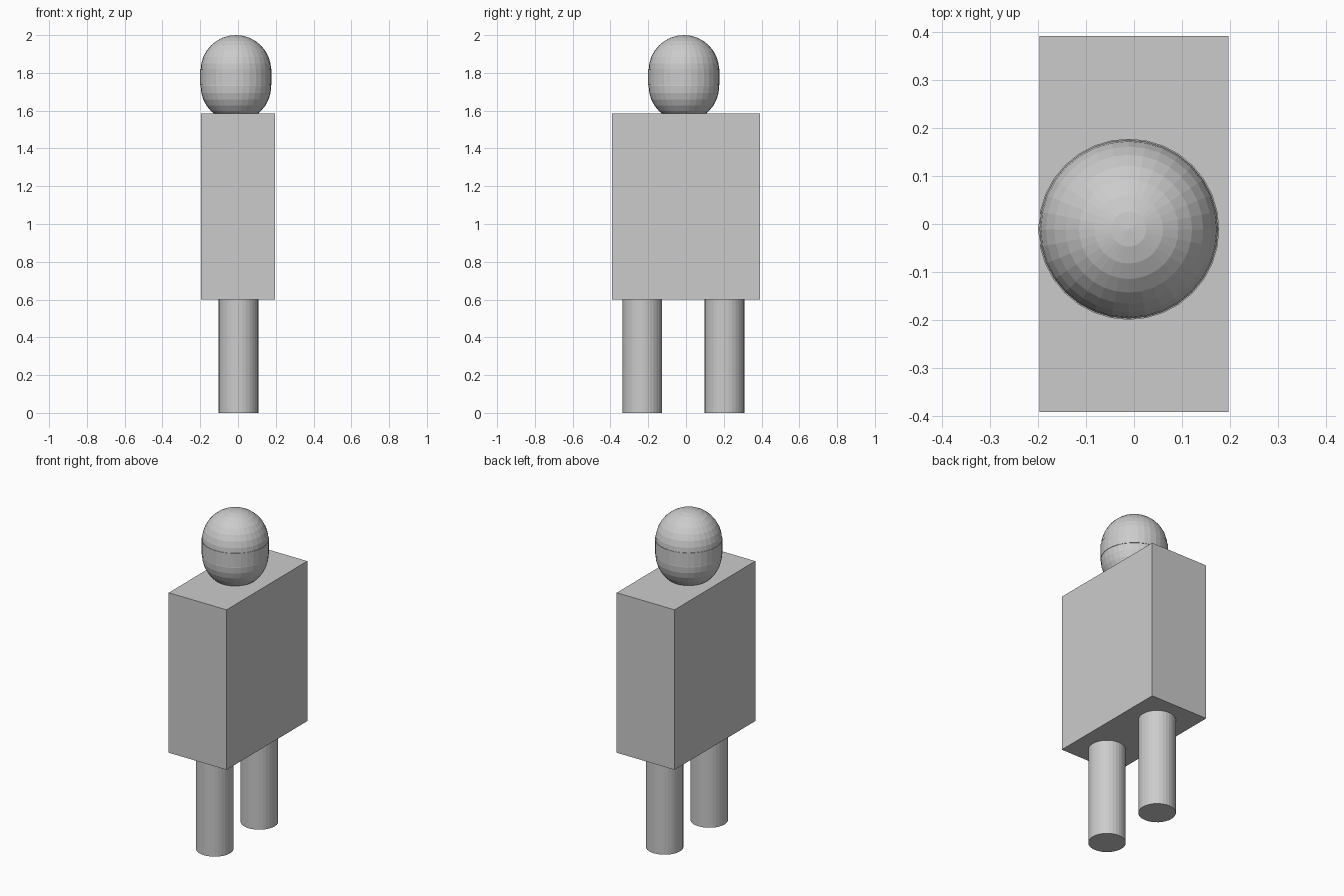
import bpy

if "Cube" in bpy.data.objects:
    bpy.data.objects.remove(bpy.data.objects["Cube"])

HEAD_XY = (-0.011, -0.011)


def cylinder(name, x, y, z0, z1, radius):
    bpy.ops.mesh.primitive_cylinder_add(vertices=32, radius=radius, depth=z1 - z0,
                                        location=(x, y, (z0 + z1) / 2))
    bpy.context.object.name = name


def sphere(name, z, radius):
    bpy.ops.mesh.primitive_uv_sphere_add(segments=32, ring_count=16, radius=radius,
                                         location=(*HEAD_XY, z))
    bpy.context.object.name = name


# Torso block
bpy.ops.mesh.primitive_cube_add(size=1, location=(0, 0, 1.093))
torso = bpy.context.object
torso.name = "torso"
torso.scale = (0.394, 0.786, 0.986)
bpy.ops.object.transform_apply(location=False, rotation=False, scale=True)

# Legs
for name, y in (("right_leg", -0.231), ("left_leg", 0.204)):
    cylinder(name, 0.003, y, 0, 0.6, 0.105)

# Faceted head: crown and jaw spheres joined by a slightly wider band
sphere("head_crown", 1.813, 0.187)
cylinder("head_band", *HEAD_XY, 1.735, 1.82, 0.189)
sphere("head_jaw", 1.73, 0.187)
